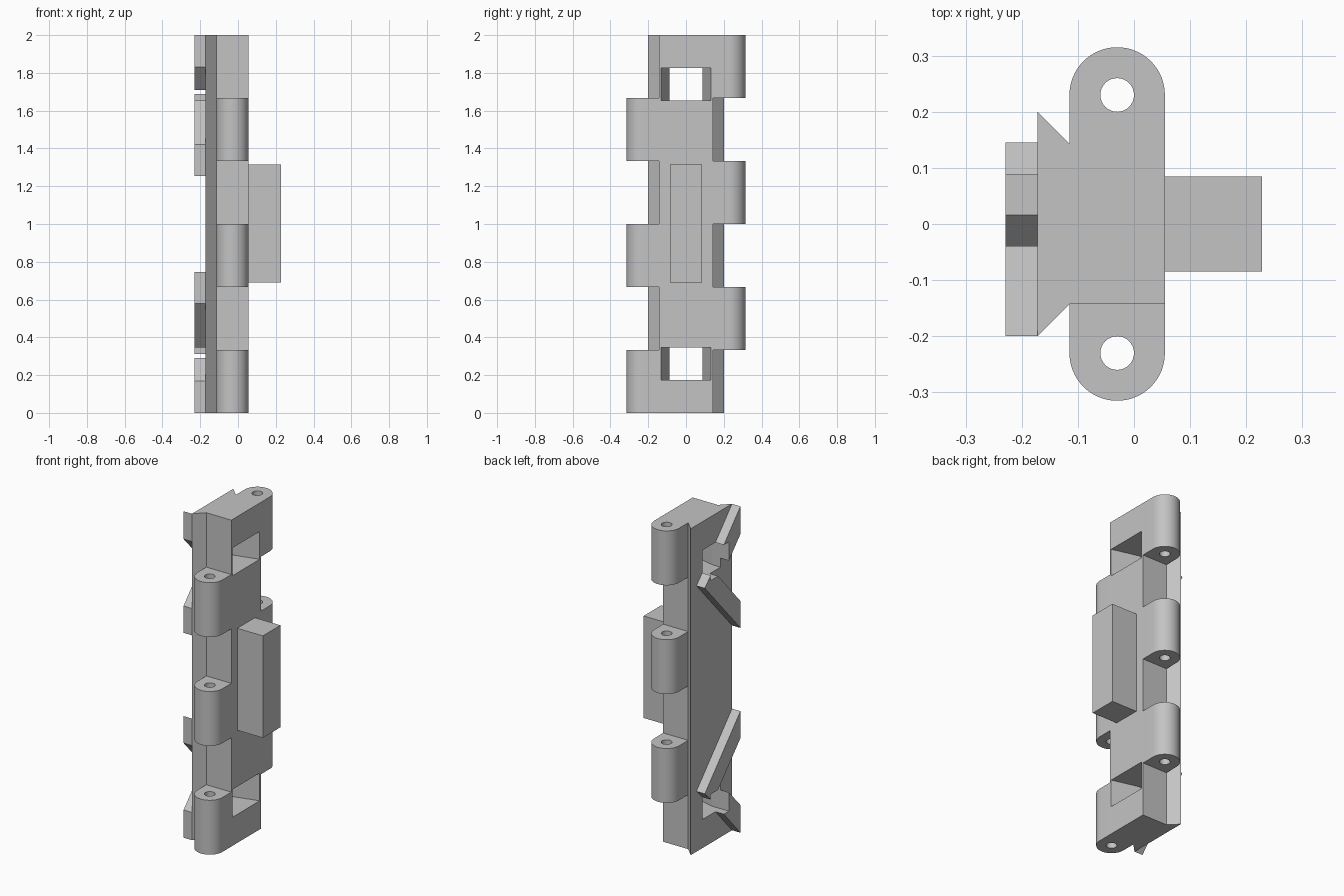
import bpy, bmesh, math

cube = bpy.data.objects.get("Cube")
if cube:
    bpy.data.objects.remove(cube, do_unlink=True)

GREY = (0.55, 0.55, 0.55, 1.0)
mat = bpy.data.materials.new("plain_grey")
mat.use_nodes = True
mat.diffuse_color = GREY
mat.node_tree.nodes["Principled BSDF"].inputs["Base Color"].default_value = GREY

X0, X1 = -0.115, 0.055        # body depth
HALF = 0.143                  # body half width
PLATE_X, TAB_X = -0.172, -0.229
PIN_X, PIN_Y, R, HOLE_R = -0.03, 0.23, 0.085, 0.03


def prism(name, points, axis, lo, hi):
    """Extrude a 2D outline along z (outline in x, y) or along x (outline in y, z)."""
    bm = bmesh.new()
    rings = []
    for h in (lo, hi):
        rings.append([bm.verts.new((a, b, h) if axis == "z" else (h, a, b)) for a, b in points])
    low, high = rings
    bm.faces.new(low[::-1])
    bm.faces.new(high)
    n = len(points)
    for i in range(n):
        j = (i + 1) % n
        bm.faces.new((low[i], low[j], high[j], high[i]))
    bmesh.ops.recalc_face_normals(bm, faces=bm.faces)
    mesh = bpy.data.meshes.new(name)
    bm.to_mesh(mesh)
    bm.free()
    obj = bpy.data.objects.new(name, mesh)
    mesh.materials.append(mat)
    bpy.context.collection.objects.link(obj)
    return obj


def activate(obj):
    bpy.ops.object.select_all(action="DESELECT")
    obj.select_set(True)
    bpy.context.view_layer.objects.active = obj


def cut(obj, cutter):
    activate(obj)
    mod = obj.modifiers.new("cut", "BOOLEAN")
    mod.operation = "DIFFERENCE"
    mod.solver = "EXACT"
    mod.object = cutter
    bpy.ops.object.modifier_apply(modifier=mod.name)


def arc(cx, cy, r, start, end, steps):
    return [(cx + r * math.cos(start + (end - start) * i / steps),
             cy + r * math.sin(start + (end - start) * i / steps)) for i in range(steps + 1)]


# Main bar and the flared plate on its side
body = prism("hinge_body", [(X0, -HALF), (X1, -HALF), (X1, HALF), (X0, HALF)], "z", 0, 2)
plate = prism("flared_plate", [(X0, -HALF), (X0, HALF), (PLATE_X, 0.2), (PLATE_X, -0.2)], "z", 0, 2)

# Grip block
prism("grip_block", [(X1, -0.085), (0.228, -0.085), (0.228, 0.085), (X1, 0.085)], "z", 0.69, 1.315)

# Diagonal ribs, mirrored top to bottom
long_rib = [(-0.2, 0.58), (0.066, 0.291), (0.145, 0.37), (-0.2, 0.745)]
short_rib = [(-0.2, 0), (0.02, 0.24), (-0.06, 0.32), (-0.2, 0.17)]
ribs = []
for end in ("lower", "upper"):
    for kind, outline in (("long", long_rib), ("short", short_rib)):
        pts = outline if end == "lower" else [(y, 2 - z) for y, z in outline]
        ribs.append(prism(f"{end}_{kind}_rib", pts, "x", TAB_X, PLATE_X))

# Tapered windows through the bar, plate and ribs
wide, narrow = 0.132, 0.088
window = [(0.1, wide + 0.011), (X1, wide), (X0, narrow), (-0.3, narrow)]
window += [(x, -y) for x, y in reversed(window)]
for lo, hi in ((0.175, 0.345), (1.655, 1.825)):
    cutter = prism("window_cutter", window, "z", lo, hi)
    cutter.hide_render = True
    for part in [body, plate] + ribs:
        cut(part, cutter)
    bpy.data.objects.remove(cutter, do_unlink=True)

# Alternating rounded knuckles with pin holes
for i in range(6):
    side = -1 if i % 2 == 0 else 1
    outline = [(X1, HALF)] + arc(PIN_X, PIN_Y, R, 0, math.pi, 32) + [(X0, HALF)]
    outline = [(x, side * y) for x, y in outline]
    row = "front" if side < 0 else "back"
    knuckle = prism(f"{row}_knuckle_{i // 2 + 1}", outline, "z", i / 3, (i + 1) / 3)
    pin = prism("pin_cutter", arc(PIN_X, side * PIN_Y, HOLE_R, 0, math.tau, 32)[:-1], "z", -0.1, 2.1)
    pin.hide_render = True
    cut(knuckle, pin)
    bpy.data.objects.remove(pin, do_unlink=True)
    activate(knuckle)
    bpy.ops.object.shade_smooth_by_angle(angle=math.radians(30))
